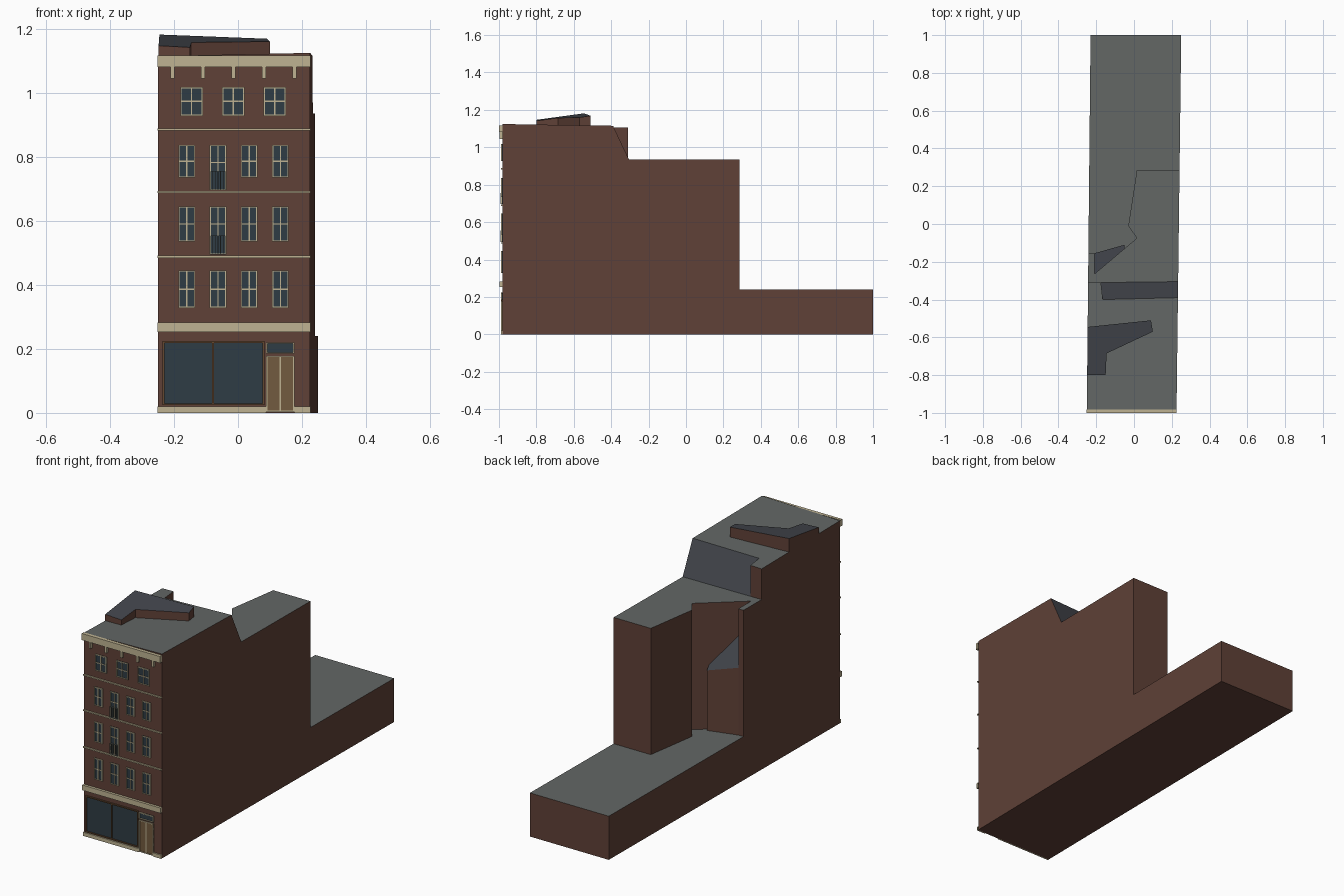
import bpy, bmesh

if "Cube" in bpy.data.objects:
    bpy.data.objects.remove(bpy.data.objects["Cube"])


def mat(name, rgb):
    m = bpy.data.materials.new(name)
    m.diffuse_color = (*rgb, 1)
    m.use_nodes = True
    m.node_tree.nodes["Principled BSDF"].inputs["Base Color"].default_value = m.diffuse_color
    return m


BRICK = mat("brick", (0.115, 0.052, 0.038))
ROOF = mat("roof_grey", (0.125, 0.135, 0.13))
SLATE = mat("slate", (0.055, 0.06, 0.072))
STONE = mat("stone", (0.52, 0.45, 0.29))
GLASS = mat("glass", (0.028, 0.045, 0.058))
WOOD = mat("wood", (0.17, 0.105, 0.05))
TRIM = mat("brown_trim", (0.13, 0.065, 0.03))
IRON = mat("iron", (0.09, 0.11, 0.1))
WALL = -0.982  # facade plane


def finish(name, bm, mats):
    bmesh.ops.recalc_face_normals(bm, faces=bm.faces[:])
    me = bpy.data.meshes.new(name)
    bm.to_mesh(me)
    bm.free()
    for m in mats:
        me.materials.append(m)
    ob = bpy.data.objects.new(name, me)
    bpy.context.collection.objects.link(ob)


def boxes(name, m, rects, depth):
    """Slabs on the facade, each (x0, x1, z0, z1), standing out by depth."""
    bm = bmesh.new()
    for x0, x1, z0, z1 in rects:
        f = [bm.verts.new((x, WALL - depth, z)) for x, z in ((x0, z0), (x1, z0), (x1, z1), (x0, z1))]
        b = [bm.verts.new((v.co.x, WALL, v.co.z)) for v in f]
        bm.faces.new(f)
        for i in range(4):
            j = (i + 1) % 4
            bm.faces.new((f[i], b[i], b[j], f[j]))
    finish(name, bm, [m])


def frame(x0, x1, z0, z1, w, mullions=(), transoms=()):
    r = [(x0, x0 + w, z0, z1), (x1 - w, x1, z0, z1),
         (x0 + w, x1 - w, z0, z0 + w), (x0 + w, x1 - w, z1 - w, z1)]
    r += [(x - w / 2, x + w / 2, z0 + w, z1 - w) for x in mullions]
    r += [(x0 + w, x1 - w, z - w / 2, z + w / 2) for z in transoms]
    return r


def roof_z(x, y):
    return 1.12 + 0.021 * x - 0.016 * (y + 1)


def left(y):
    return -0.24 + 0.01 * y


def right(y):
    return 0.2375 + 0.0125 * y


# Building shell: plan points, joined at levels 0 / l(ow) / m(id) / t(op) / s(loped sill)
P = {k: (left(y), y) for k, y in dict(A=WALL, G=1, H=-0.155, O=-0.31).items()}
P |= {k: (right(y), y) for k, y in dict(B=WALL, C=-0.39, D=-0.305, E=0.285, F=1).items()}
P |= dict(I=(-0.21, -0.155), J=(-0.05, -0.11), X=(-0.05, -0.13), K=(0.015, -0.075),
          L=(-0.03, -0.01), M=(0.015, 0.285), N=(-0.21, -0.265),
          Q=(-0.175, -0.31), R=(-0.165, -0.40))
SILL = dict(I=0.61, J=0.57, X=0.595, N=0.81)
LEVEL = {"0": 0, "l": 0.24, "m": 0.935}
bm = bmesh.new()
cache = {}


def vert(key):
    if key not in cache:
        p, lv = key
        z = roof_z(*P[p]) if lv == "t" else SILL[p] if lv == "s" else LEVEL[lv]
        cache[key] = bm.verts.new((*P[p], z))
    return cache[key]


for index, faces in enumerate((
    # brick walls
    ("A0 B0 F0 G0", "A0 B0 Bt At", "A0 G0 Gl Hl Hm Om Ot At", "B0 F0 Fl El Em Dm Ct Bt",
     "F0 G0 Gl Fl", "El Ml Mm Em", "Ml Ll Lm Mm", "Ll Kl Km Lm", "Xl Kl Km Nm Ns Xs",
     "Jl Xl Xs Js", "Il Jl Js Is", "Hl Il Is Im Hm", "Ns Nm Im Is", "Om Qm Qt Ot", "Qm Qt Rt"),
    # flat roofs
    ("Fl Gl Hl Il Jl Xl Kl Ll Ml El", "Dm Em Mm Lm Km Nm Im Hm Om Qm", "At Bt Ct Rt Qt Ot"),
    # slate slopes
    ("Dm Qm Rt Ct", "Is Js Xs Ns"),
)):
    for f in faces:
        bm.faces.new([vert(k) for k in f.split()]).material_index = index
finish("building_shell", bm, [BRICK, ROOF, SLATE])

# Rooftop stair housing with a sloped lid
bm = bmesh.new()
plan = [(left(-0.545), -0.545), (0.09, -0.51), (0.1, -0.57), (-0.145, -0.685), (-0.15, -0.8), (left(-0.8), -0.8)]
low = [bm.verts.new((x, y, roof_z(x, y))) for x, y in plan]
top = [bm.verts.new((x, y, 1.147 + 0.137 * (y + 0.8) - 0.053 * (x + 0.25))) for x, y in plan]
for i in range(len(plan)):
    j = (i + 1) % len(plan)
    bm.faces.new((low[i], low[j], top[j], top[i]))
bm.faces.new(top).material_index = 1
finish("stair_housing", bm, [BRICK, SLATE])

# Cornice, brackets and stone bands
X0, X1 = -0.251, 0.226
boxes("cornice", STONE, [(X0, X1, 1.081, 1.117)], 0.018)
boxes("cornice_brackets", STONE,
      [(-0.211 + i * 0.0955, -0.199 + i * 0.0955, 1.045, 1.081) for i in range(5)], 0.014)
boxes("string_courses", STONE, [(X0, X1, z - 0.0035, z + 0.0035) for z in (0.488, 0.69, 0.885)], 0.008)
boxes("shop_band", STONE, [(X0, X1, 0.253, 0.282)], 0.014)
boxes("plinth", STONE, [(X0, 0.088, 0, 0.02), (0.176, X1, 0, 0.02)], 0.008)

# Upper windows: the second column is a tall balcony door on two floors
wins = [(x, 0.035, 0.928, 1.018) for x in (-0.145, -0.015, 0.115)]
rails = []
for z0, z1, tall in ((0.328, 0.445, None), (0.535, 0.645, 0.494), (0.735, 0.837, 0.696)):
    for i in range(4):
        x = -0.16 + i * 0.0975
        door = i == 1 and tall
        wins.append((x, 0.026, tall if door else z0, z1))
        if door:
            rails += frame(x - 0.024, x + 0.024, tall, tall + 0.06, 0.002,
                           [x + k * 0.008 for k in range(-2, 3)])
panes = [(x - w, x + w, z0, z1) for x, w, z0, z1 in wins]
bars = []
for x, w, z0, z1 in wins:
    mid = z1 - 0.055 if z1 - z0 > 0.13 else (z0 + z1) / 2
    bars += frame(x - w, x + w, z0, z1, 0.004, [x], [mid])
boxes("window_panes", GLASS, panes, 0.002)
boxes("window_frames", STONE, bars, 0.006)
boxes("balcony_rails", IRON, rails, 0.01)

# Shop window
boxes("shop_glass", GLASS, [(-0.235, 0.082, 0.025, 0.222)], 0.002)
boxes("shop_frame", TRIM, frame(-0.236, 0.083, 0.024, 0.224, 0.006, [-0.078]), 0.008)

# Double door and transom light
boxes("door_leaves", WOOD, [(0.088, 0.176, 0.003, 0.178)], 0.003)
boxes("transom_glass", GLASS, [(0.088, 0.176, 0.185, 0.22)], 0.002)
boxes("door_frames", STONE, frame(0.088, 0.176, 0.003, 0.178, 0.004, [0.132])
      + frame(0.088, 0.176, 0.185, 0.22, 0.004), 0.007)
